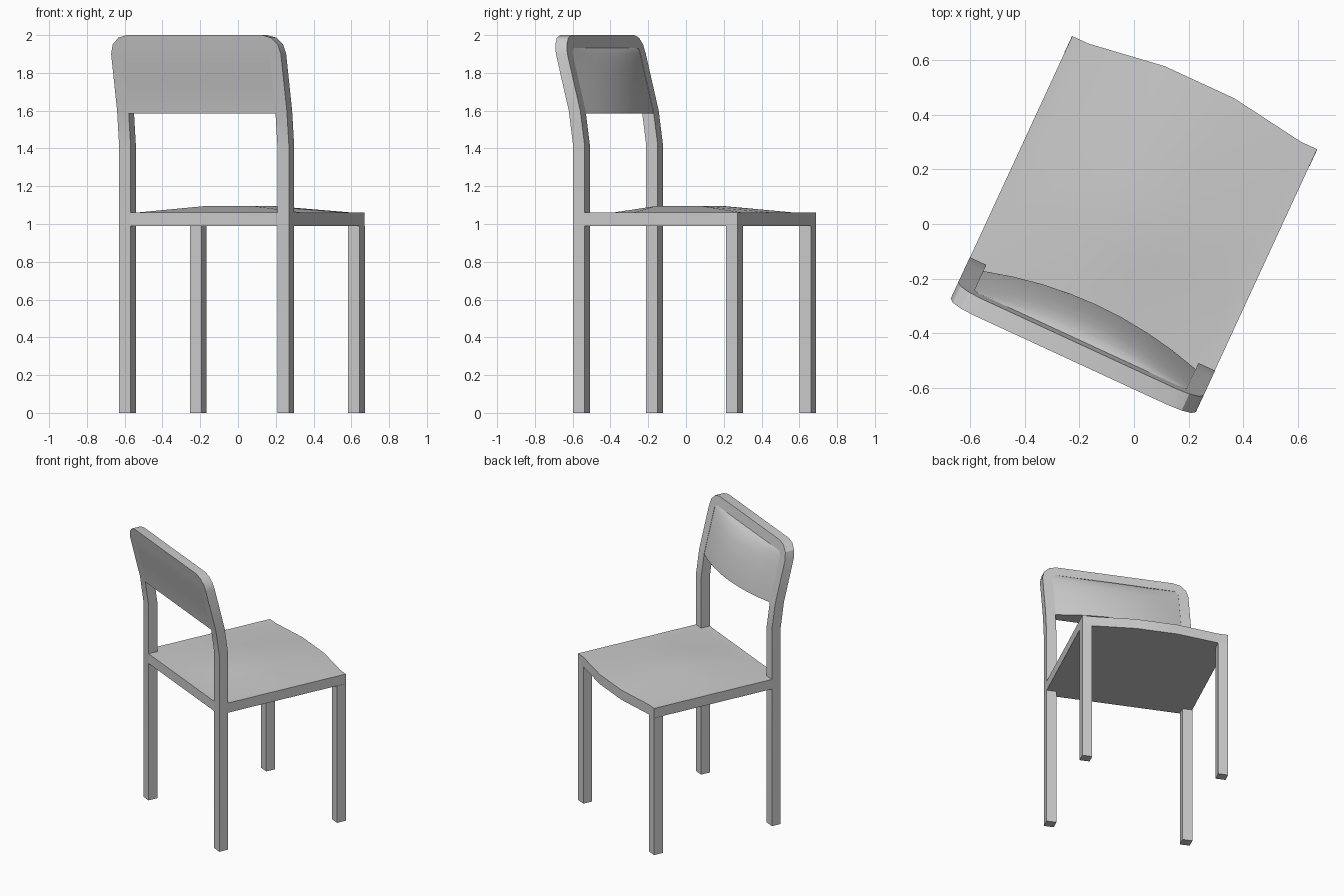
import bpy, bmesh, math

if "Cube" in bpy.data.objects:
    bpy.data.objects.remove(bpy.data.objects["Cube"])

TURN = math.radians(-24.8)      # whole chair is turned about z
W, T = 0.495, 0.067             # half width, post thickness
BACK, FRONT = -0.43, 0.53       # rear and front planes
LEAN = [(0, 0), (1.42, 0), (1.6, 0.025), (1.9, 0.1), (2.0, 0.12)]


def lean(z):
    for (z0, a), (z1, b) in zip(LEAN, LEAN[1:]):
        if z <= z1:
            return a + (b - a) * (z - z0) / (z1 - z0)
    return LEAN[-1][1]


def finish(name, bm):
    bmesh.ops.recalc_face_normals(bm, faces=bm.faces)
    mesh = bpy.data.meshes.new(name)
    bm.to_mesh(mesh)
    bm.free()
    ob = bpy.data.objects.new(name, mesh)
    bpy.context.collection.objects.link(ob)
    ob.rotation_euler.z = TURN
    bpy.ops.object.select_all(action='DESELECT')
    ob.select_set(True)
    bpy.context.view_layer.objects.active = ob
    bpy.ops.object.shade_smooth_by_angle(angle=math.radians(30))
    return ob


def slab(name, us, ws, point):
    """Closed sheet: point(u, w, side) gives both skins of a grid."""
    bm = bmesh.new()
    g = [[[bm.verts.new(point(u, w, s)) for w in ws] for u in us] for s in (0, 1)]
    n, m = len(us), len(ws)
    for s in (0, 1):
        for i in range(n - 1):
            for j in range(m - 1):
                bm.faces.new((g[s][i][j], g[s][i + 1][j], g[s][i + 1][j + 1], g[s][i][j + 1]))
    rim = ([(i, 0) for i in range(n - 1)] + [(n - 1, j) for j in range(m - 1)]
           + [(i, m - 1) for i in range(n - 1, 0, -1)] + [(0, j) for j in range(m - 1, 0, -1)])
    for (i, j), (k, l) in zip(rim, rim[1:] + rim[:1]):
        bm.faces.new((g[0][i][j], g[0][k][l], g[1][k][l], g[1][i][j]))
    return finish(name, bm)


# Seat: gently domed top, bowed front edge
def seat_point(u, v, top):
    inner = abs(u) < 0.2
    z = 0.99
    if top:
        z = 1.06 + (0.035 if inner and -0.2 < v < 0.3 else 0)
    if v == FRONT and inner:
        v += 0.042
    return (u, v, z)


SW = W - 0.001
slab("seat", [-SW, -0.428, -0.14, 0.14, 0.428, SW],
     [BACK + 0.001, BACK + T, -0.11, 0.155, FRONT], seat_point)

# Front legs
for side, s in (("left", -1), ("right", 1)):
    slab("front_leg_" + side, [s * W, s * (W - T)], [FRONT - T, FRONT],
         lambda u, v, top: (u, v, 0.99 * top))

# Rear legs and back frame: one square bar swept in an upside-down U
half = [(W, W - T, z, z) for z in (0, 1.42, 1.6)]
R, r = 0.1, 0.033
for k in range(4):
    a = math.radians(30 * k)
    c, s = math.cos(a), math.sin(a)
    half.append((W - R + R * c, W - R + r * c, 2 - R + R * s, 2 - R + r * s))
path = half + [(-uo, -ui, zo, zi) for uo, ui, zo, zi in reversed(half)]
bm = bmesh.new()
rings = []
for uo, ui, zo, zi in path:
    bo, bi = BACK - lean(zo), BACK - lean(zi)
    rings.append([bm.verts.new(p) for p in
                  ((uo, bo, zo), (ui, bi, zi), (ui, bi + T, zi), (uo, bo + T, zo))])
for a, b in zip(rings, rings[1:]):
    for k in range(4):
        bm.faces.new((a[k], a[(k + 1) % 4], b[(k + 1) % 4], b[k]))
bm.faces.new(rings[0])
bm.faces.new(rings[-1])
finish("back_frame", bm)

# Back pad: flat behind, bulging in front, fading out below the top rail
BULGE = {1.585: 0.062, 1.6: 0.062, 1.75: 0.06, 1.84: 0.053, 1.9: 0.035, 1.925: 0.015, 1.935: -0.004}
HW = W - T


def pad_point(u, z, front):
    v = BACK - lean(z)
    if front:
        v += T - 0.002 + BULGE[z] * (1 - (u / HW) ** 2)
    return (u, v, z)


slab("back_pad", [HW * k / 4 for k in range(-4, 5)], list(BULGE), pad_point)
